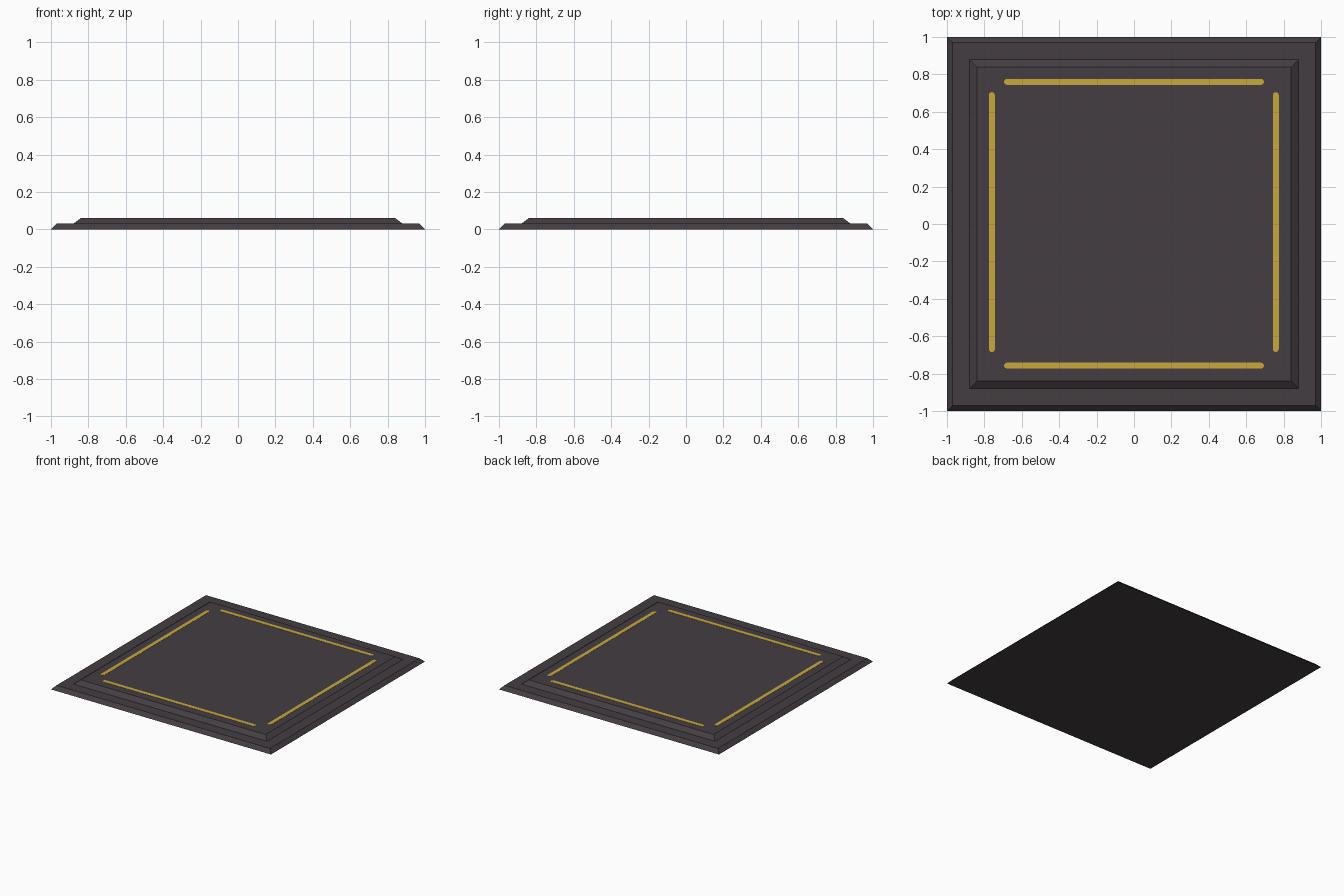
import bpy, bmesh, math

if "Cube" in bpy.data.objects:
    bpy.data.objects.remove(bpy.data.objects["Cube"])


def material(name, rgb):
    m = bpy.data.materials.new(name)
    m.diffuse_color = (*rgb, 1)
    m.use_nodes = True
    m.node_tree.nodes["Principled BSDF"].inputs["Base Color"].default_value = m.diffuse_color
    return m


dark = material("dark charcoal", (0.058, 0.047, 0.054))
gold = material("gold", (0.58, 0.40, 0.045))


def loft(name, lower, upper, z0, z1, mat):
    """Closed solid between two matching outlines."""
    bm = bmesh.new()
    a = [bm.verts.new((x, y, z0)) for x, y in lower]
    b = [bm.verts.new((x, y, z1)) for x, y in upper]
    n = len(a)
    bm.faces.new(a[::-1])
    bm.faces.new(b)
    for i in range(n):
        j = (i + 1) % n
        bm.faces.new((a[i], a[j], b[j], b[i]))
    me = bpy.data.meshes.new(name)
    bm.to_mesh(me)
    bm.free()
    me.materials.append(mat)
    ob = bpy.data.objects.new(name, me)
    bpy.context.collection.objects.link(ob)
    return ob


def square(h):
    return [(-h, -h), (h, -h), (h, h), (-h, h)]


def capsule(length, r, steps=6):
    """Rounded bar outline along x."""
    pts = []
    for side in (1, -1):
        for i in range(steps + 1):
            t = -math.pi / 2 + math.pi * i / steps
            pts.append((side * (length / 2 - r + r * math.cos(t)), side * r * math.sin(t)))
    return pts


# bevelled base slab and raised panel
loft("base_slab", square(1.0), square(0.97), 0, 0.03, dark)
loft("raised_panel", square(0.88), square(0.84), 0.03, 0.06, dark)

# thin gold inlay strips, one along each side
bar = capsule(1.39, 0.016)
for name, x, y, turn in (("back_strip", 0, 0.76, 0), ("front_strip", 0, -0.757, 0),
                         ("left_strip", -0.76, 0.01, 1), ("right_strip", 0.758, 0.01, 1)):
    strip = loft(name, bar, bar, 0.058, 0.0615, gold)
    strip.location = (x, y, 0)
    strip.rotation_euler.z = turn * math.pi / 2
